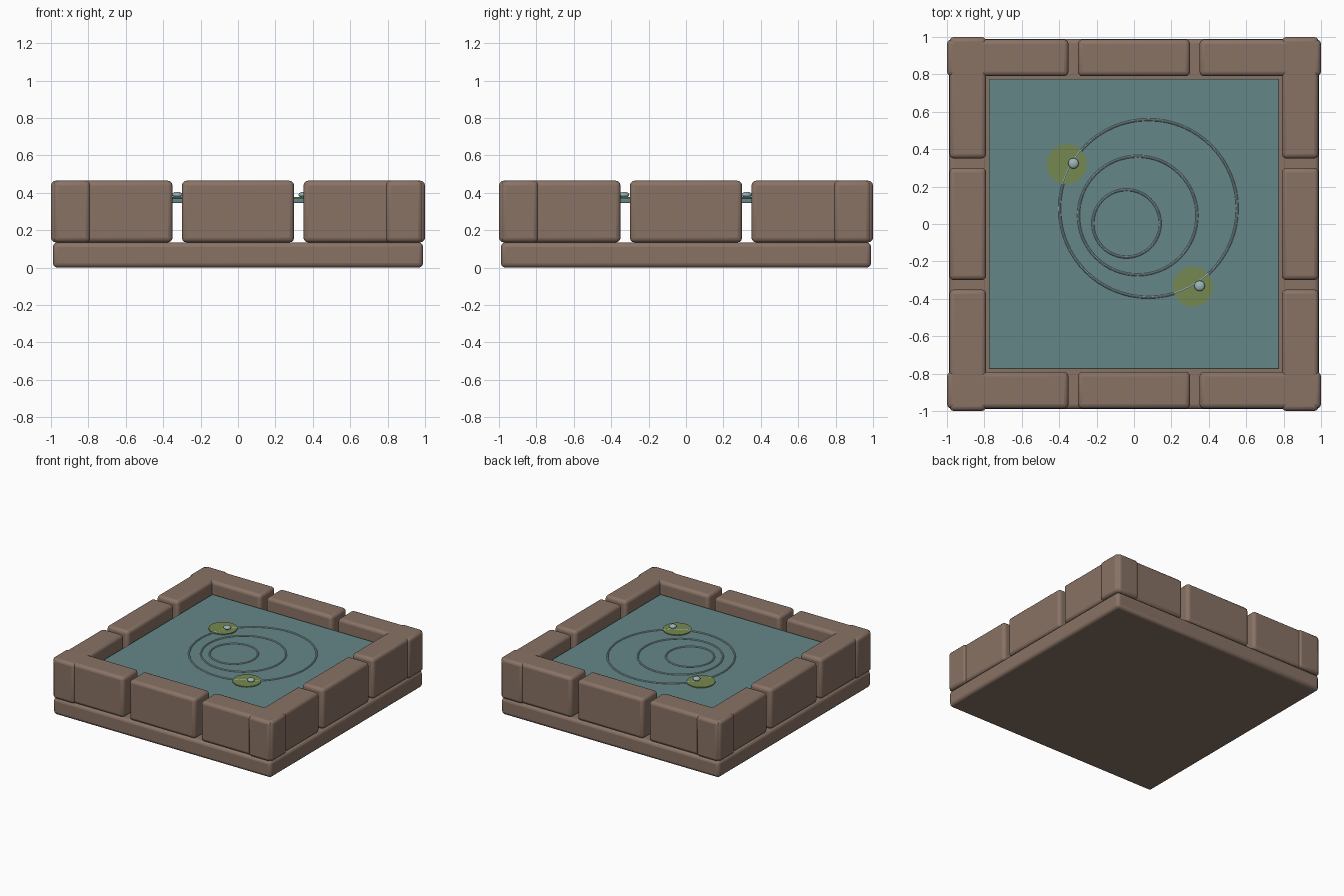
import bpy
import math

cube = bpy.data.objects.get("Cube")
if cube:
    bpy.data.objects.remove(cube, do_unlink=True)


def material(name, rgb):
    mat = bpy.data.materials.new(name)
    mat.use_nodes = True
    color = (*rgb, 1)
    mat.diffuse_color = color
    mat.node_tree.nodes["Principled BSDF"].inputs["Base Color"].default_value = color
    return mat


stone = material("brown stone", (0.25, 0.17, 0.13))
water = material("teal water", (0.13, 0.24, 0.245))
leaf = material("olive leaf", (0.18, 0.25, 0.08))
foam = material("pale ripple", (0.33, 0.46, 0.48))


def finish(name, mat):
    obj = bpy.context.object
    obj.name = name
    obj.data.materials.append(mat)
    bpy.ops.object.shade_smooth_by_angle(angle=math.radians(40))
    return obj


def box(name, low, high, mat, bevel):
    """Rounded block between two opposite corners."""
    center = [(a + b) / 2 for a, b in zip(low, high)]
    bpy.ops.mesh.primitive_cube_add(size=1, location=center)
    obj = bpy.context.object
    obj.scale = [b - a for a, b in zip(low, high)]
    bpy.ops.object.transform_apply(location=False, rotation=False, scale=True)
    mod = obj.modifiers.new("Rounded edges", "BEVEL")
    mod.width = bevel
    mod.segments = 3
    return finish(name, mat)


# Base slab and the thin water sheet
box("base_slab", (-0.99, -0.99, 0), (0.99, 0.99, 0.135), stone, 0.025)
box("water", (-0.775, -0.775, 0.345), (0.775, 0.775, 0.37), water, 0.005)

# Rim stones: three per side, overlapping at the corners
spans = {"first": (-1, -0.35), "middle": (-0.30, 0.30), "last": (0.35, 1)}
walls = {"low": (-0.987, -0.79), "high": (0.79, 0.987)}
bottom, top = 0.135, 0.465
for wall, (w0, w1) in walls.items():
    for part, (s0, s1) in spans.items():
        box(f"{wall}_y_stone_{part}", (s0, w0, bottom), (s1, w1, top), stone, 0.025)
        box(f"{wall}_x_stone_{part}", (w0, s0, bottom), (w1, s1, top), stone, 0.025)

# Ripples on the water
ripples = [("small", -0.04, 0.003, 0.18), ("middle", 0.02, 0.045, 0.317),
           ("large", 0.077, 0.083, 0.475)]
for size, x, y, radius in ripples:
    bpy.ops.mesh.primitive_torus_add(
        location=(x, y, 0.372), major_radius=radius, minor_radius=0.007,
        major_segments=64, minor_segments=8)
    finish(f"{size}_ripple", foam)

# Lily pads, each with a flattened bud
for side, x, y in (("right", -0.36, 0.32), ("left", 0.315, -0.335)):
    bpy.ops.mesh.primitive_cylinder_add(
        vertices=32, radius=0.107, depth=0.012, location=(x, y, 0.371))
    finish(f"{side}_lily_pad", leaf)
    bpy.ops.mesh.primitive_uv_sphere_add(
        segments=20, ring_count=12, radius=0.028, location=(x + 0.036, y + 0.004, 0.39))
    bpy.context.object.scale.z = 0.55
    finish(f"{side}_lily_bud", foam)
